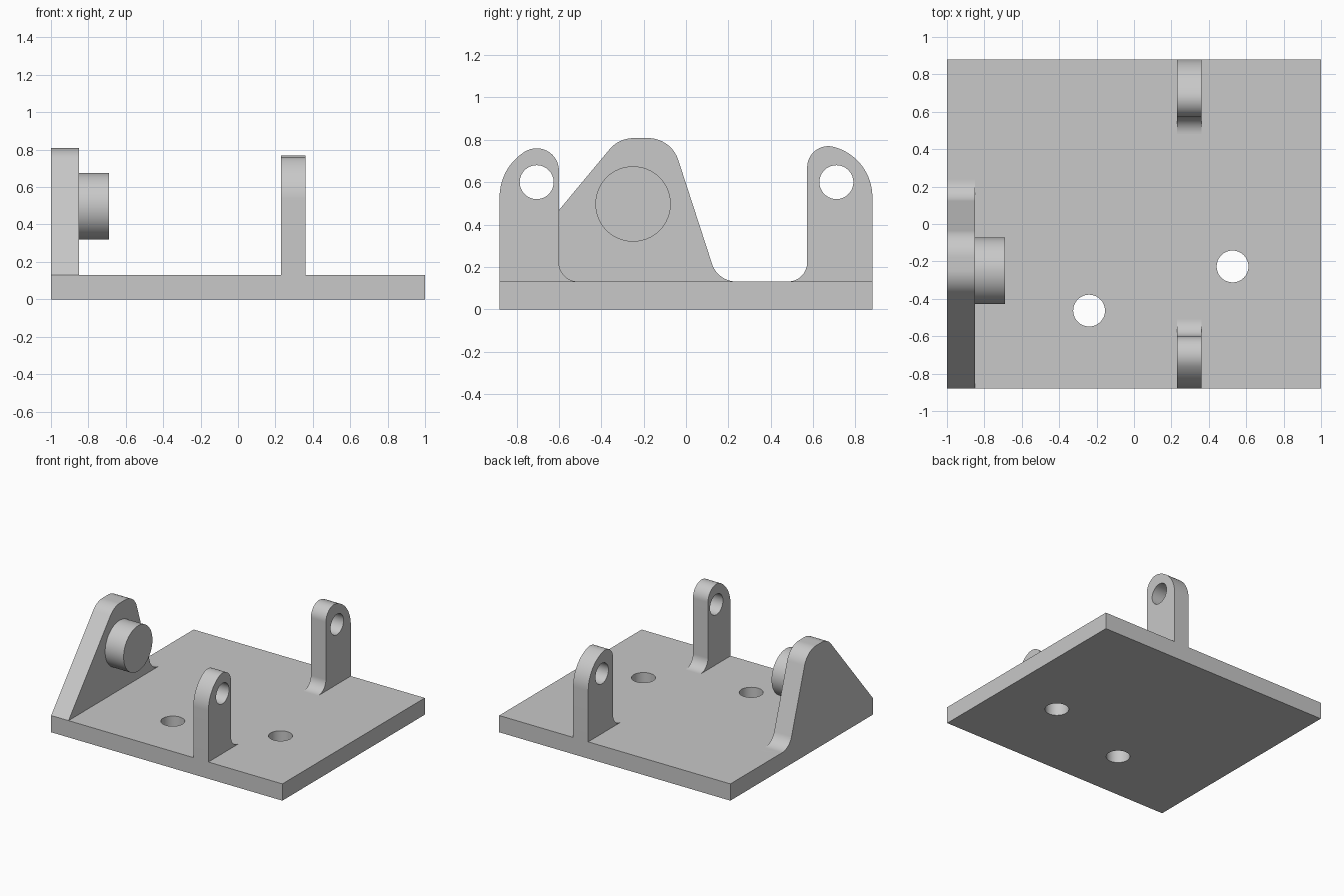
import bpy, bmesh
from math import sin, cos, tan, radians
from mathutils import Vector

cube = bpy.data.objects.get("Cube")
if cube:
    bpy.data.objects.remove(cube, do_unlink=True)

GREY = (0.58, 0.58, 0.58, 1)
mat = bpy.data.materials.new("plain grey")
mat.use_nodes = True
mat.diffuse_color = GREY
mat.node_tree.nodes["Principled BSDF"].inputs["Base Color"].default_value = GREY

TOP = 0.131    # upper face of the base plate
EDGE = 0.88    # half depth of the base plate


def arc(cy, cz, r, start, end, steps=16):
    """Points on an arc, angles in degrees."""
    angles = [radians(start + (end - start) * i / steps) for i in range(steps + 1)]
    return [(cy + r * cos(a), cz + r * sin(a)) for a in angles]


def rounded(corners, steps=16):
    """Outline from (u, v, radius) corners, each replaced by a tangent arc."""
    pts = []
    for i, (u, v, r) in enumerate(corners):
        p = Vector((u, v))
        if r == 0:
            pts.append(tuple(p))
            continue
        a = (Vector(corners[i - 1][:2]) - p).normalized()
        b = (Vector(corners[(i + 1) % len(corners)][:2]) - p).normalized()
        half = a.angle(b) / 2
        centre = p + (a + b).normalized() * r / sin(half)
        start = p + a * r / tan(half) - centre
        end = p + b * r / tan(half) - centre
        turn = start.angle(end)
        for k in range(steps + 1):
            t = k / steps
            w = (start * sin((1 - t) * turn) + end * sin(t * turn)) / sin(turn)
            pts.append(tuple(centre + w))
    return pts


def prism(name, outline, lo, hi, axis="X"):
    """Extrude a flat outline between lo and hi along an axis."""
    def place(u, v, w):
        return (w, u, v) if axis == "X" else (u, v, w)
    bm = bmesh.new()
    face = bm.faces.new([bm.verts.new(place(u, v, lo)) for u, v in outline])
    moved = bmesh.ops.extrude_face_region(bm, geom=[face])["geom"]
    verts = [g for g in moved if isinstance(g, bmesh.types.BMVert)]
    bmesh.ops.translate(bm, verts=verts, vec=Vector(place(0, 0, hi - lo)))
    bmesh.ops.recalc_face_normals(bm, faces=bm.faces)
    mesh = bpy.data.meshes.new(name)
    bm.to_mesh(mesh)
    bm.free()
    mesh.materials.append(mat)
    obj = bpy.data.objects.new(name, mesh)
    bpy.context.collection.objects.link(obj)
    return obj


def circle(u, v, r):
    return arc(u, v, r, 0, 360, 64)[:-1]


def select(obj):
    bpy.ops.object.select_all(action="DESELECT")
    obj.select_set(True)
    bpy.context.view_layer.objects.active = obj


def drill(obj, u, v, r, lo, hi, axis):
    """Cut a round through hole."""
    cutter = prism("hole_cutter", circle(u, v, r), lo - 0.1, hi + 0.1, axis)
    cutter.hide_render = True
    select(obj)
    mod = obj.modifiers.new("hole", "BOOLEAN")
    mod.operation = "DIFFERENCE"
    mod.solver = "EXACT"
    mod.object = cutter
    bpy.ops.object.modifier_apply(modifier=mod.name)
    bpy.data.objects.remove(cutter, do_unlink=True)


def smooth(obj):
    select(obj)
    bpy.ops.object.shade_smooth_by_angle(angle=radians(25))


# Base plate with two through holes
base = prism("base_plate", [(-1, -EDGE), (1, -EDGE), (1, EDGE), (-1, EDGE)], 0, TOP, "Z")
for x, y in ((-0.24, -0.463), (0.527, -0.227)):
    drill(base, x, y, 0.085, 0, TOP, "Z")
smooth(base)

# Sloped side bracket with rounded top and a fillet at its foot
bracket = prism("side_bracket", rounded([
    (-EDGE, TOP, 0), (-0.317, 0.808, 0.15), (-0.07, 0.808, 0.15),
    (0.15, TOP, 0.12), (0.3, TOP, 0)]), -1, -0.85)
smooth(bracket)

# Round boss on the inner face of the bracket
smooth(prism("boss", circle(-0.25, 0.497, 0.178), -0.85, -0.69))


def lug(name, side, inner, small_r, small_z, hole_y):
    """Upright ear: large outer arc, small inner arc, fillet at the foot."""
    # Work with distance from the centre line, then flip to the chosen side
    cy, dz = inner + small_r, small_z - 0.53
    gap = EDGE - cy
    big_r = (gap ** 2 + dz ** 2 - small_r ** 2) / (2 * (gap - small_r))
    by = EDGE - big_r
    split = 90 - Vector((0, 1)).angle(Vector((cy - by, dz))) * 180 / 3.14159
    foot = 0.09
    outline = [(EDGE, TOP)]
    outline += arc(by, 0.53, big_r, 0, split)
    outline += arc(cy, small_z, small_r, split, 180)[1:]
    outline += arc(inner - foot, TOP + foot, foot, 0, -90)
    obj = prism(name, [(side * y, z) for y, z in outline], 0.23, 0.36)
    drill(obj, side * hole_y, 0.6, 0.08, 0.23, 0.36, "X")
    smooth(obj)


lug("front_lug", -1, 0.6, 0.105, 0.655, 0.705)
lug("back_lug", 1, 0.572, 0.1, 0.67, 0.71)
